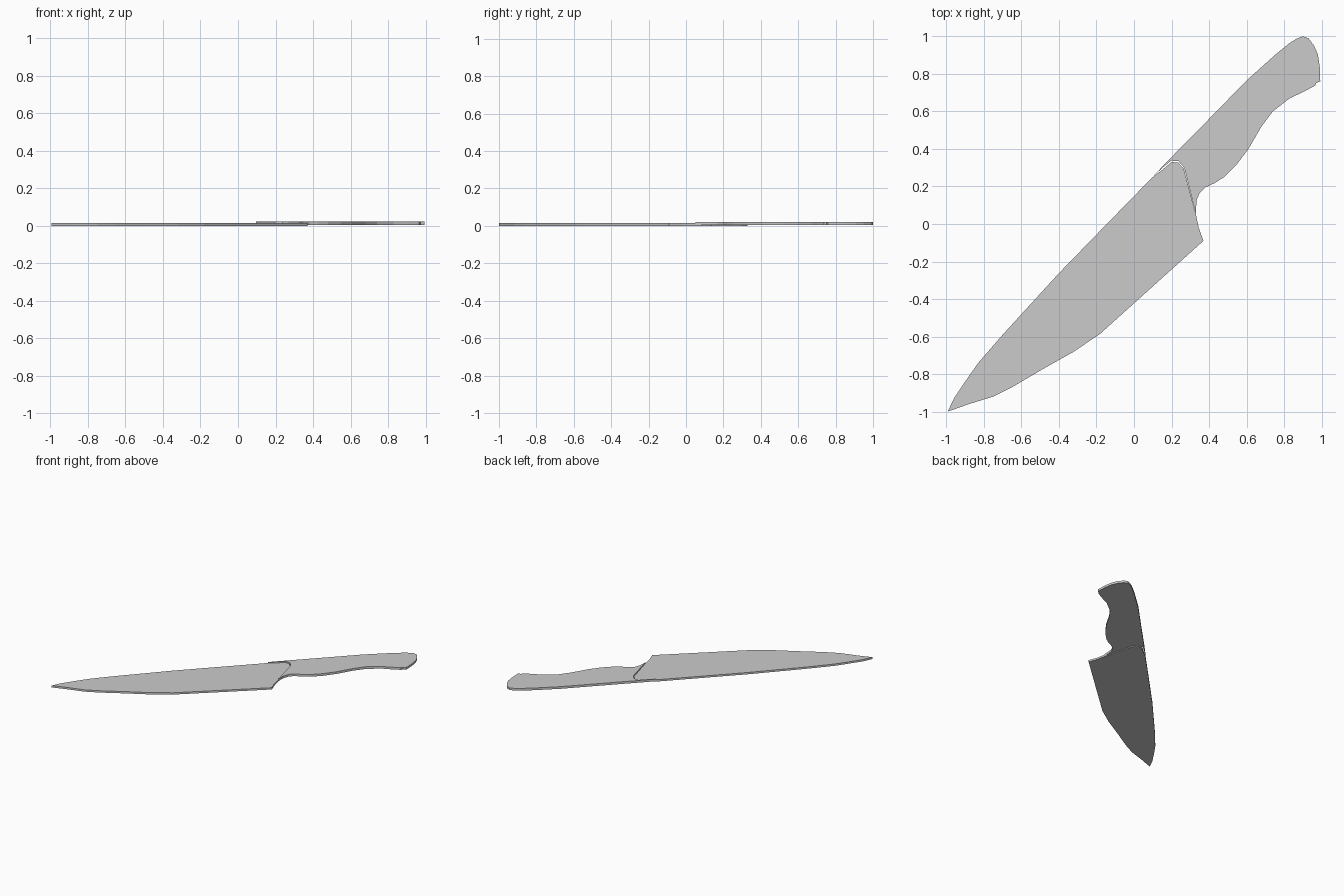
import bpy
import bmesh


def plate(name, outline, z0, z1):
    """Extrude a closed XY outline between two heights."""
    bm = bmesh.new()
    base = bm.faces.new([bm.verts.new((x, y, z0)) for x, y in outline])
    new = bmesh.ops.extrude_face_region(bm, geom=[base], use_keep_orig=True)["geom"]
    top = [v for v in new if isinstance(v, bmesh.types.BMVert)]
    bmesh.ops.translate(bm, verts=top, vec=(0, 0, z1 - z0))
    bmesh.ops.recalc_face_normals(bm, faces=bm.faces[:])
    mesh = bpy.data.meshes.new(name)
    bm.to_mesh(mesh)
    bm.free()
    obj = bpy.data.objects.new(name, mesh)
    bpy.context.collection.objects.link(obj)
    return obj


# Blade: spine, rounded joint with the handle, heel and curved edge
spine = [(-0.993, -1.0), (-0.96, -0.93), (-0.9, -0.84), (-0.83, -0.74),
         (-0.7, -0.59), (-0.4, -0.262), (-0.15, -0.005), (0.093, 0.244)]
joint = [(0.15, 0.288), (0.2, 0.33), (0.235, 0.328), (0.265, 0.295), (0.33, 0.05)]
edge = [(0.345, -0.02), (0.37, -0.09), (-0.18, -0.585), (-0.32, -0.68),
        (-0.48, -0.77), (-0.65, -0.87), (-0.75, -0.92), (-0.88, -0.96)]
plate("blade", spine + joint + edge, 0.0, 0.015)

# Handle: straight back, rounded butt, finger curve and thin prong over the spine
back = [(0.097, 0.25), (0.2, 0.357), (0.4, 0.56), (0.6, 0.765), (0.75, 0.9),
        (0.83, 0.965), (0.87, 0.99), (0.9, 1.0), (0.93, 0.99)]
butt = [(0.96, 0.95), (0.98, 0.905), (0.99, 0.84), (0.993, 0.76),
        (0.972, 0.752), (0.965, 0.737)]
grip = [(0.9, 0.703), (0.83, 0.67), (0.74, 0.6), (0.68, 0.52), (0.61, 0.4),
        (0.55, 0.32), (0.48, 0.25), (0.43, 0.218), (0.38, 0.195),
        (0.35, 0.165), (0.335, 0.13), (0.33, 0.08), (0.331, 0.05)]
seam = [(0.268, 0.299), (0.237, 0.335), (0.198, 0.338), (0.147, 0.295)]
plate("handle", back + butt + grip + seam, 0.004, 0.022)
